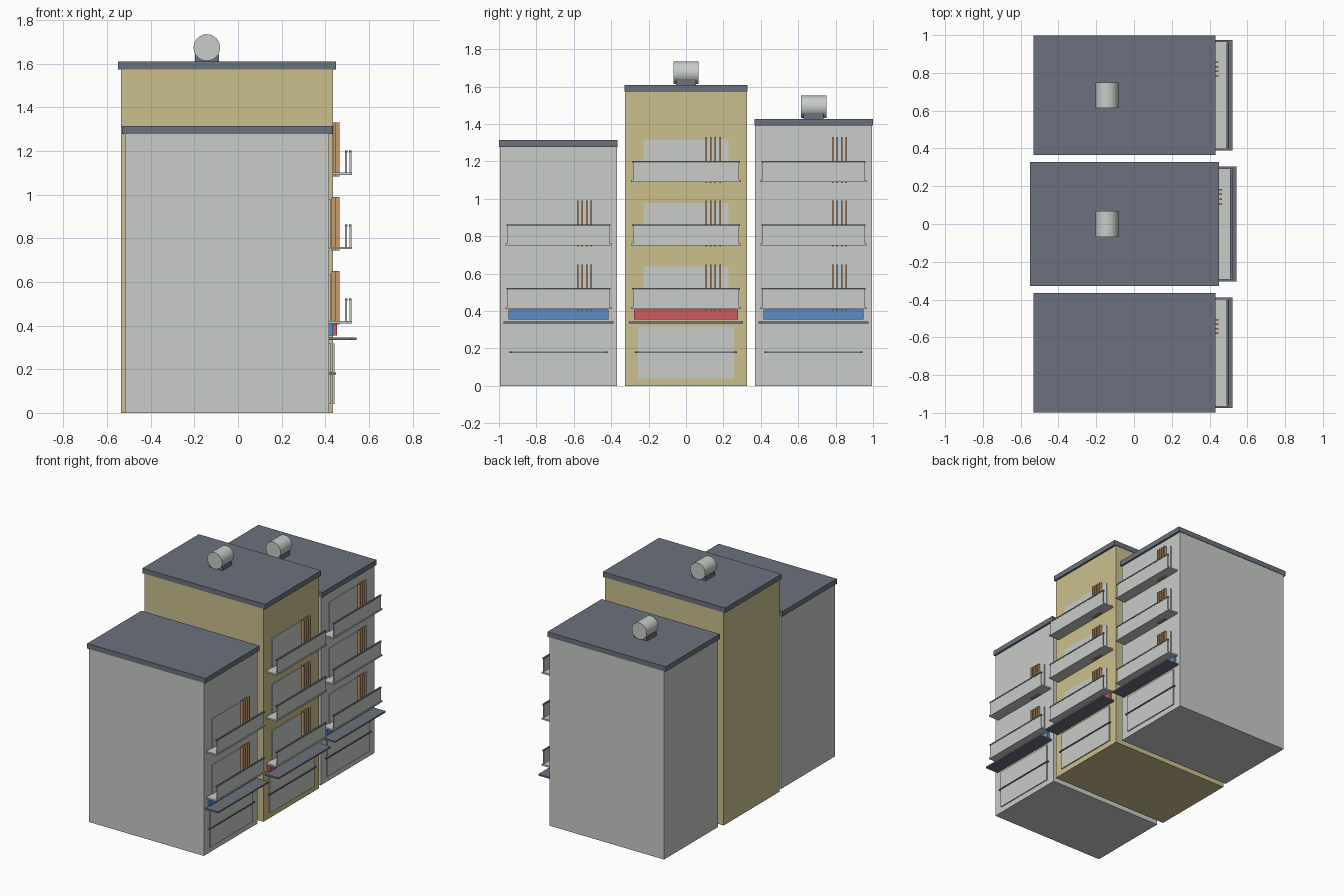
import bpy
import bmesh
from mathutils import Matrix, Vector

cube = bpy.data.objects.get("Cube")
if cube:
    bpy.data.objects.remove(cube)


def material(name, rgb):
    """Flat material from 8-bit display colour, stored as linear values."""
    linear = [((c / 255 + 0.055) / 1.055) ** 2.4 for c in rgb] + [1]
    m = bpy.data.materials.new(name)
    m.use_nodes = True
    m.diffuse_color = linear
    m.node_tree.nodes["Principled BSDF"].inputs["Base Color"].default_value = linear
    return m


grey = material("light grey plaster", (200, 204, 200))
yellow = material("sand yellow plaster", (203, 192, 141))
slate = material("slate", (108, 113, 125))
blue = material("sign blue", (91, 141, 198))
red = material("sign red", (203, 92, 92))
wood = material("tan wood", (200, 156, 108))


def finish(name, bm, mat):
    mesh = bpy.data.meshes.new(name)
    bm.to_mesh(mesh)
    bm.free()
    mesh.materials.append(mat)
    obj = bpy.data.objects.new(name, mesh)
    bpy.context.collection.objects.link(obj)
    return obj


def box(name, mat, xs, ys, zs):
    """Box between the given x, y and z limits."""
    bm = bmesh.new()
    lo, hi = (Vector(v) for v in zip(xs, ys, zs))
    place = Matrix.Translation((lo + hi) / 2) @ Matrix.Diagonal((*(hi - lo), 1))
    bmesh.ops.create_cube(bm, size=1, matrix=place)
    return finish(name, bm, mat)


def tank(label, y, z):
    """Horizontal water tank on a low cradle."""
    x, r = -0.143, 0.061
    box(label + "_tank_cradle", slate, (x - 0.055, x + 0.055), (y - 0.053, y + 0.053), (z, z + 0.032))
    bm = bmesh.new()
    place = Matrix.Translation((x, y, z + r + 0.003)) @ Matrix.Rotation(1.5708, 4, "X")
    bmesh.ops.create_cone(bm, cap_ends=True, segments=24, radius1=r, radius2=r,
                          depth=0.136, matrix=place)
    obj = finish(label + "_water_tank", bm, grey)
    bpy.ops.object.select_all(action="DESELECT")
    obj.select_set(True)
    bpy.context.view_layer.objects.active = obj
    bpy.ops.object.shade_smooth_by_angle()


def building(label, y, s, top, floors, wall, sign, has_tank):
    def part(name, mat, x0, x1, half, z0, z1, dy=0):
        # Depth and width scale with the building; heights are shared
        xs = (x0 * s - 0.05, x1 * s - 0.05)
        ys = (y + (dy - half) * s, y + (dy + half) * s)
        box(label + "_" + name, mat, xs, ys, (z0, z1))

    # Main block and roof
    part("walls", wall, -0.485, 0.485, 0.325, 0, top - 0.037)
    part("roof", slate, -0.5, 0.5, 0.328, top - 0.037, top)

    # Shop front with its rail, canopy and sign
    part("shop_front", grey, 0.48, 0.493, 0.257, 0.04, 0.318)
    part("shop_rail", slate, 0.484, 0.499, 0.272, 0.176, 0.184)
    part("canopy", slate, 0.48, 0.593, 0.304, 0.334, 0.345)
    part("sign", sign, 0.48, 0.504, 0.277, 0.355, 0.409)

    # One window, shutter and balcony per upper floor
    for k in range(floors):
        z = 0.41 + 0.34 * k
        n = str(k + 1)
        part("window_" + n, grey, 0.48, 0.49, 0.226, z + 0.01, z + 0.227)
        for i in range(4):
            part(f"shutter_slat_{n}_{i + 1}", wood, 0.495, 0.516, 0.004,
                 z - 0.006, z + 0.24, 0.107 + 0.025 * i)
        part("balcony_floor_" + n, grey, 0.48, 0.572, 0.294, z, z + 0.011)
        part("balcony_panel_" + n, grey, 0.561, 0.569, 0.283, z + 0.011, z + 0.104)
        part("balcony_handrail_" + n, slate, 0.559, 0.571, 0.289, z + 0.104, z + 0.113)

    if has_tank:
        tank(label, y, top)


building("front_house", -0.682, 0.965, 1.315, 2, grey, blue, False)
building("middle_house", 0, 1, 1.61, 3, yellow, red, True)
building("rear_house", 0.682, 0.965, 1.428, 3, grey, blue, True)
